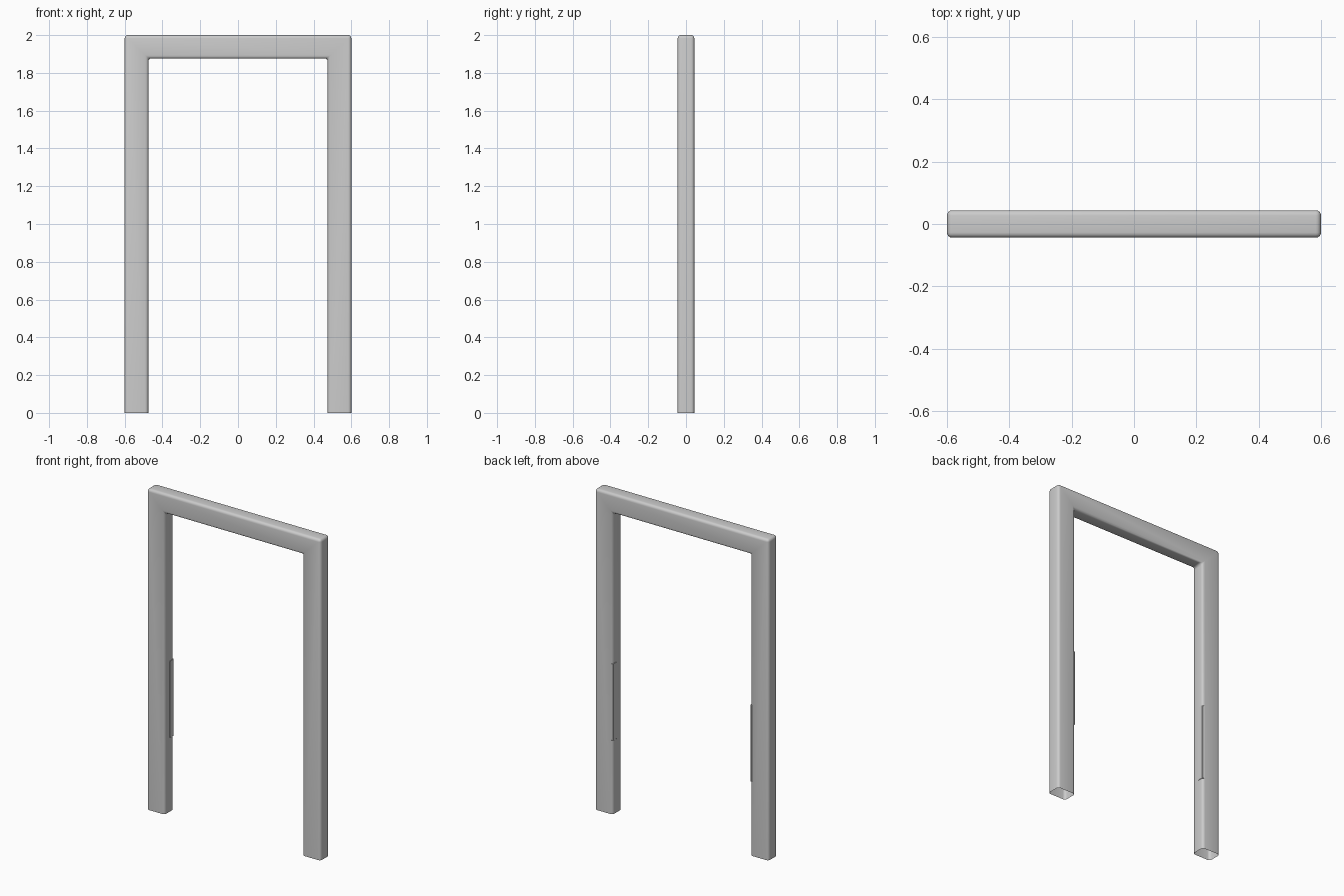
import bpy, bmesh

if "Cube" in bpy.data.objects:
    bpy.data.objects.remove(bpy.data.objects["Cube"])

D = 0.044      # half depth
W, H = 0.6, 2.0
IW, IH = 0.475, 1.877


def finish(name, bm):
    mesh = bpy.data.meshes.new(name)
    bm.to_mesh(mesh)
    bm.free()
    ob = bpy.data.objects.new(name, mesh)
    bpy.context.collection.objects.link(ob)
    return ob


# Door frame: one extruded arch profile, rounded edges, open feet
profile = [(-W, 0), (-W, H), (W, H), (W, 0), (IW, 0), (IW, IH), (-IW, IH), (-IW, 0)]
bm = bmesh.new()
front = bm.faces.new([bm.verts.new((x, -D, z)) for x, z in profile])
ext = bmesh.ops.extrude_face_region(bm, geom=[front], use_keep_orig=True)
bmesh.ops.translate(bm, vec=(0, 2 * D, 0),
                    verts=[v for v in ext["geom"] if isinstance(v, bmesh.types.BMVert)])
bmesh.ops.recalc_face_normals(bm, faces=bm.faces[:])
feet = [f for f in bm.faces if all(v.co.z < 0.001 for v in f.verts)]
bmesh.ops.delete(bm, geom=feet, context="FACES_ONLY")
edges = [e for e in bm.edges if max(v.co.z for v in e.verts) > 0.01]
bmesh.ops.bevel(bm, geom=edges, offset=0.017, offset_type="OFFSET", segments=4,
                profile=0.5, affect="EDGES", clamp_overlap=True)
for v in bm.verts:              # keep the feet level with the floor
    if v.co.z < 0.02:
        v.co.z = 0
frame = finish("door_frame", bm)
bpy.context.view_layer.objects.active = frame
frame.select_set(True)
bpy.ops.object.shade_smooth_by_angle(angle=0.7)
frame.select_set(False)

# Slim latch strips let into the rear inner edge of each jamb
for side, label in ((-1, "left"), (1, "right")):
    bm = bmesh.new()
    bmesh.ops.create_cube(bm, size=1)
    bmesh.ops.scale(bm, vec=(0.012, 0.038, 0.48), verts=bm.verts)
    bmesh.ops.bevel(bm, geom=[e for e in bm.edges], offset=0.002, segments=1, affect="EDGES")
    strip = finish(label + "_latch_strip", bm)
    strip.location = (side * (IW + 0.004), 0.024, 0.70)
